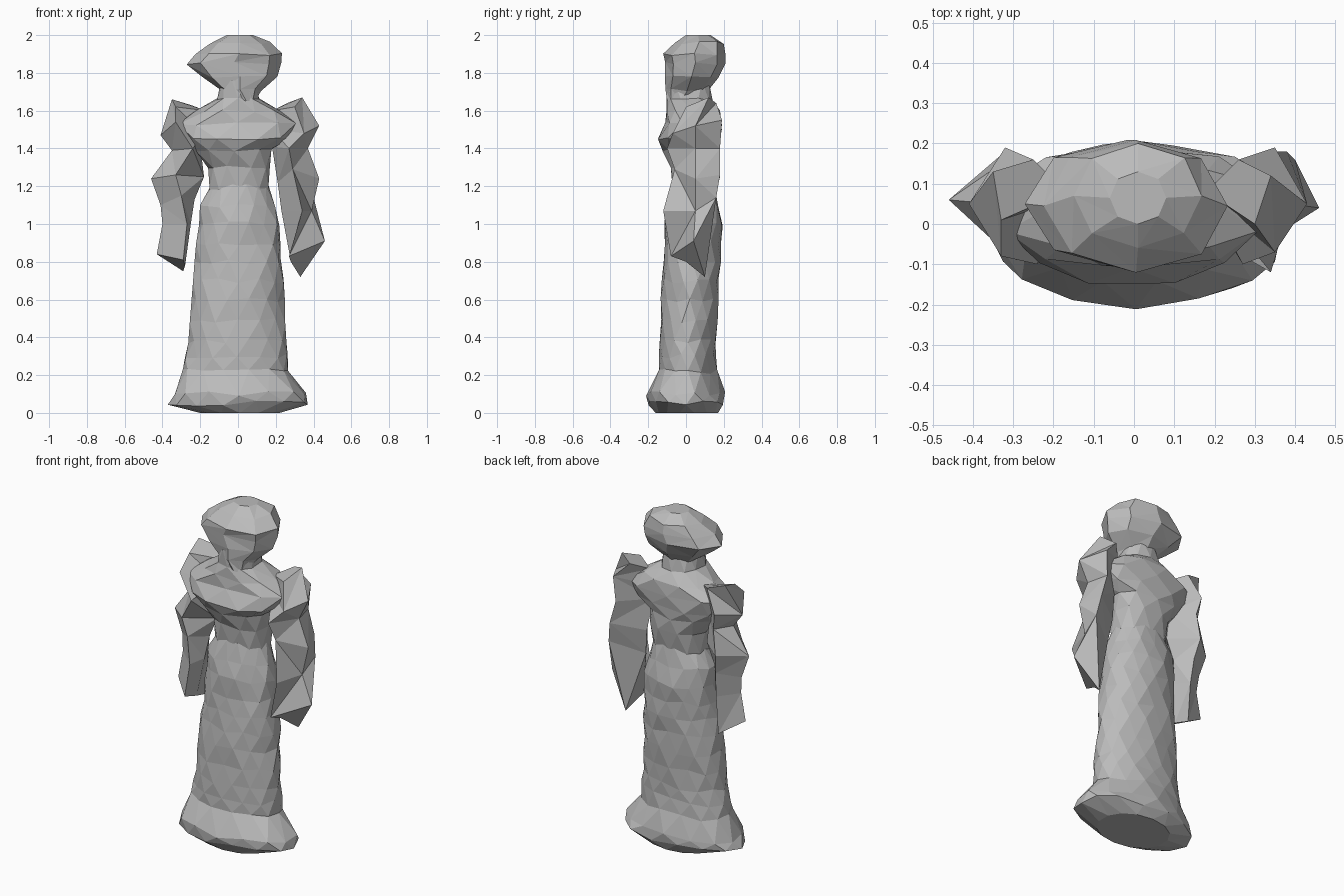
import bpy
import bmesh
import math
import random

random.seed(4)

default_cube = bpy.data.objects.get("Cube")
if default_cube:
    bpy.data.objects.remove(default_cube, do_unlink=True)

# Single plain stone colour
stone = bpy.data.materials.new("grey stone")
stone.use_nodes = True
GREY = (0.5, 0.5, 0.5, 1)
stone.diffuse_color = GREY
stone.node_tree.nodes["Principled BSDF"].inputs["Base Color"].default_value = GREY


def subdivide(rings, max_gap):
    """Insert evenly spaced rings wherever two neighbours are far apart."""
    result = [rings[0]]
    for upper, lower in zip(rings, rings[1:]):
        steps = max(1, math.ceil((upper[0] - lower[0]) / max_gap))
        for step in range(1, steps + 1):
            t = step / steps
            result.append(tuple(a + (b - a) * t for a, b in zip(upper, lower)))
    return result


def outline(sides, offset, power):
    """Unit cross-section that reaches its full width and depth."""
    points = []
    for i in range(sides):
        angle = math.tau * (i + offset) / sides
        c, s = math.cos(angle), math.sin(angle)
        points.append((math.copysign(abs(c) ** power, c),
                       math.copysign(abs(s) ** power, s)))
    wide = max(abs(p[0]) for p in points)
    deep = max(abs(p[1]) for p in points)
    return [(x / wide, y / deep) for x, y in points]


def round_rows(rings, sides, stagger=True, power=1.0, rough=0.02):
    """Point rows from rings of (height, left, right, front, back)."""
    rows = []
    for index, (z, x_min, x_max, y_min, y_max) in enumerate(rings):
        offset = 0.5 if stagger and index % 2 else 0.0
        inner = 0 < index < len(rings) - 1
        row = []
        for px, py in outline(sides, offset, power):
            swell = 1 + random.uniform(-rough, rough) * inner
            lift = random.uniform(-rough, rough) * inner * 0.4
            row.append(((x_min + x_max) / 2 + px * swell * (x_max - x_min) / 2,
                        (y_min + y_max) / 2 + py * swell * (y_max - y_min) / 2,
                        z + lift))
        rows.append(row)
    return rows


def loft(name, point_rows):
    """Faceted closed skin over rows that hold equally many points."""
    bm = bmesh.new()
    rows = [[bm.verts.new(point) for point in row] for row in point_rows]
    for index, (upper, lower) in enumerate(zip(rows, rows[1:])):
        even, odd = (lower, upper) if index % 2 else (upper, lower)
        for i in range(len(even)):
            j = (i + 1) % len(even)
            bm.faces.new((even[i], even[j], odd[i]))
            bm.faces.new((even[j], odd[j], odd[i]))
    bm.faces.new(rows[0])
    bm.faces.new(rows[-1])
    bmesh.ops.recalc_face_normals(bm, faces=bm.faces)
    mesh = bpy.data.meshes.new(name)
    bm.to_mesh(mesh)
    bm.free()
    mesh.materials.append(stone)
    part = bpy.data.objects.new(name, mesh)
    bpy.context.collection.objects.link(part)


# Long gown with a flared hem
gown = [
    (1.21, -.14, .16, -.07, .15),
    (1.1, -.20, .19, -.10, .17),
    (1, -.21, .22, -.11, .19),
    (.6, -.24, .24, -.13, .17),
    (.38, -.26, .25, -.14, .16),
    (.22, -.29, .27, -.14, .16),
    (.1, -.34, .35, -.21, .2),
    (.05, -.36, .38, -.2, .2),
    (0, -.2, .22, -.16, .17),
]
loft("gown", round_rows(subdivide(gown, 0.12), 14, power=0.95, rough=0.035))

# Bodice: neck, broad yoke reaching the shoulders, narrow waist
bodice = [
    (1.76, -.09, .1, -.10, .12),
    (1.66, -.11, .11, -.10, .14),
    (1.6, -.21, .22, -.10, .18),
    (1.53, -.32, .31, -.11, .19),
    (1.45, -.28, .27, -.15, .18),
    (1.39, -.22, .18, -.12, .18),
    (1.3, -.16, .17, -.08, .17),
    (1.18, -.15, .16, -.07, .15),
]
loft("bodice", round_rows(bodice, 10, power=0.8))

# Head with a point swept to one side and a full face running into the neck
head = [
    (2, -.06, .08, 0, .13),
    (1.96, -.15, .17, -.06, .2),
    (1.9, -.22, .23, -.12, .21),
    (1.85, -.27, .23, -.11, .21),
    (1.78, -.19, .21, -.11, .17),
    (1.71, -.1, .12, -.11, .12),
    (1.65, 0, .09, -.1, .05),
]
loft("head", round_rows(head, 8, stagger=False, power=0.95))

# Angular sleeves: each row is the outer, back, inner and front corner,
# ending in a slanted cut at the hand
right_arm = [
    [(-.35, .13, 1.66), (-.25, .16, 1.63), (-.17, .08, 1.6), (-.33, .01, 1.62)],
    [(-.41, .05, 1.47), (-.32, .19, 1.5), (-.18, .06, 1.48), (-.33, -.08, 1.54)],
    [(-.35, .05, 1.39), (-.3, .17, 1.4), (-.2, .06, 1.42), (-.24, -.1, 1.4)],
    [(-.46, .06, 1.24), (-.32, .18, 1.25), (-.18, .06, 1.25), (-.33, -.06, 1.26)],
    [(-.41, .06, 1.1), (-.3, .15, 1.13), (-.23, .06, 1.13), (-.3, -.05, 1.15)],
    [(-.4, .05, 1), (-.29, .13, .98), (-.25, .04, 1), (-.27, -.07, 1)],
    [(-.43, .05, .84), (-.29, .11, .75), (-.28, .01, .78), (-.29, -.09, .81)],
]
left_arm = [
    [(.34, .12, 1.67), (.26, .16, 1.64), (.18, .08, 1.6), (.3, 0, 1.62)],
    [(.43, .05, 1.52), (.35, .19, 1.55), (.18, .07, 1.5), (.35, -.07, 1.48)],
    [(.37, .05, 1.4), (.34, .18, 1.4), (.18, .05, 1.41), (.27, -.1, 1.4)],
    [(.43, .05, 1.24), (.38, .18, 1.26), (.21, .07, 1.22), (.29, -.06, 1.29)],
    [(.39, .05, 1.07), (.4, .16, 1.14), (.23, .05, 1.07), (.34, -.12, 1.07)],
    [(.46, .04, .91), (.33, .1, .72), (.28, 0, .8), (.27, -.08, .83)],
]
loft("right_arm", right_arm)
loft("left_arm", left_arm)
